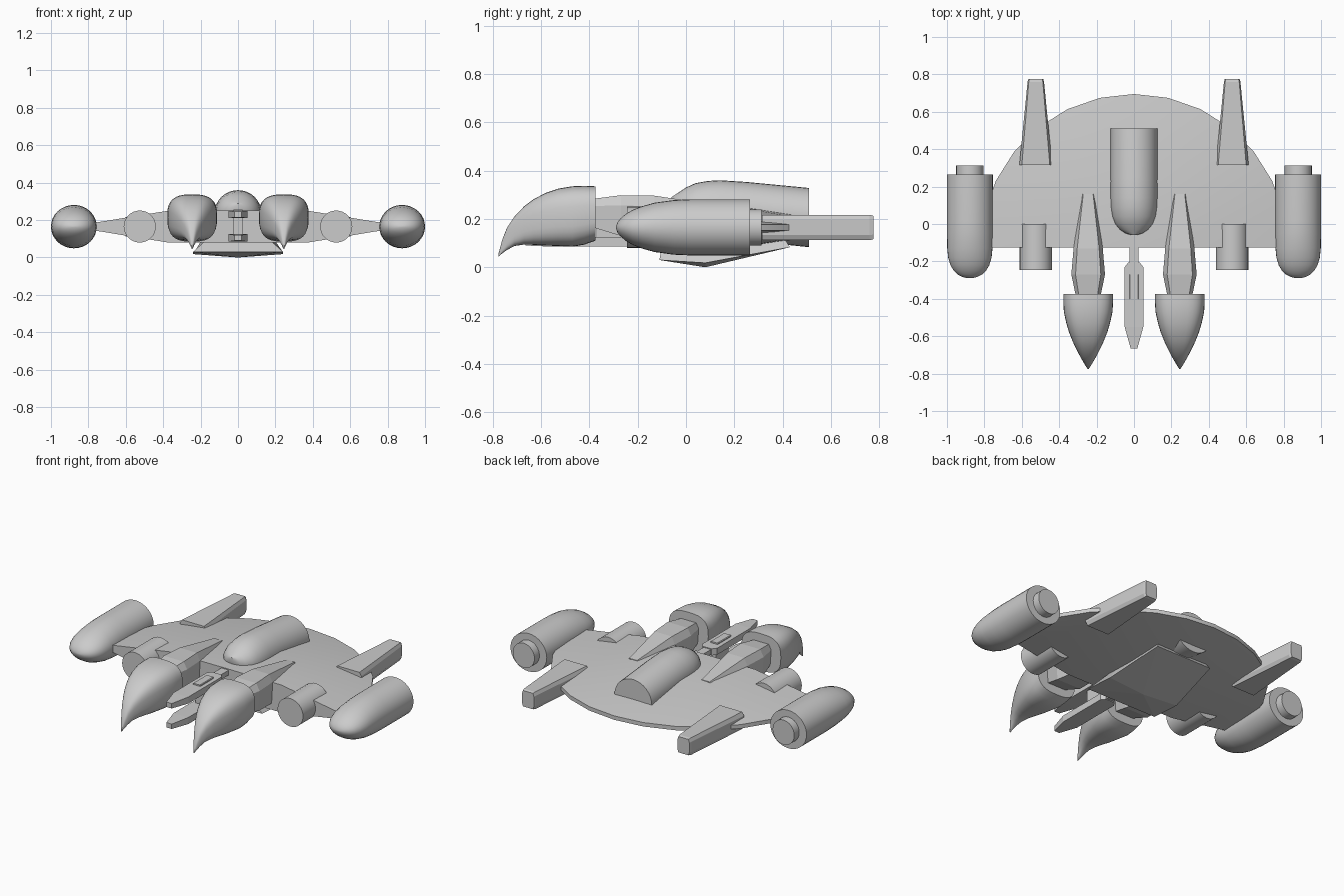
import bpy, bmesh, math

if "Cube" in bpy.data.objects:
    bpy.data.objects.remove(bpy.data.objects["Cube"])


def finish(name, bm, mirror=False, angle=35):
    bmesh.ops.recalc_face_normals(bm, faces=bm.faces[:])
    me = bpy.data.meshes.new(name)
    bm.to_mesh(me)
    bm.free()
    ob = bpy.data.objects.new(name, me)
    bpy.context.collection.objects.link(ob)
    if mirror:
        ob.modifiers.new("mirror", 'MIRROR').use_clip = False
    bpy.ops.object.select_all(action='DESELECT')
    ob.select_set(True)
    bpy.context.view_layer.objects.active = ob
    if angle:
        bpy.ops.object.shade_smooth_by_angle(angle=math.radians(angle))
    return ob


def oval(n, e=2.0):
    """Unit superellipse profile."""
    pts = []
    for i in range(n):
        c, s = math.cos(math.tau * i / n), math.sin(math.tau * i / n)
        pts.append((math.copysign(abs(c) ** (2 / e), c), math.copysign(abs(s) ** (2 / e), s)))
    return pts


def loft(name, prof, x, sections, mirror=False, angle=35):
    """Skin a unit profile along y; sections are (y, half width, z low, z high)."""
    bm = bmesh.new()
    rings = []
    for y, w, z0, z1 in sections:
        rings.append([bm.verts.new((x + u * w, y, (z0 + z1) / 2 + v * (z1 - z0) / 2)) for u, v in prof])
    n = len(prof)
    for a, b in zip(rings, rings[1:]):
        for i in range(n):
            j = (i + 1) % n
            bm.faces.new((a[i], a[j], b[j], b[i]))
    bm.faces.new(rings[0])
    bm.faces.new(rings[-1])
    return finish(name, bm, mirror, angle)


BOX = [(-1, -1), (1, -1), (1, 1), (-1, 1)]
ARM = [(-.9, -1), (.9, -1), (1, .5), (.75, 1), (-.75, 1), (-1, .5)]
FIN = [(-.85, -1), (.85, -1), (1, -.6), (1, .6), (.85, 1), (-.85, 1), (-1, .6), (-1, -.6)]
ZC = .165

# half-disc wing: lens profile spun through half a turn, front closed flat
bm = bmesh.new()
prof = [(0, .086), (.38, .084), (.82, .012), (.82, -.012), (.38, -.084), (0, -.086)]
vs = [bm.verts.new((r, -.125, ZC + h)) for r, h in prof]
es = [bm.edges.new(p) for p in zip(vs, vs[1:])]
bmesh.ops.spin(bm, geom=vs + es, cent=(0, -.125, 0), axis=(0, 0, 1), angle=math.pi, steps=14)
bmesh.ops.remove_doubles(bm, verts=bm.verts[:], dist=1e-4)
bmesh.ops.holes_fill(bm, edges=[e for e in bm.edges if e.is_boundary], sides=0)
finish("wing_disc", bm, angle=20)

# faceted belly plate
bm = bmesh.new()
low = [bm.verts.new(p) for p in [(-.24, -.11, .03), (.24, -.11, .03), (.24, .08, .018),
                                 (.19, .43, .083), (-.19, .43, .083), (-.24, .08, .018)]]
top = [bm.verts.new(p) for p in [(-.18, -.1, .085), (.18, -.1, .085), (.19, .08, .1),
                                 (.16, .4, .13), (-.16, .4, .13), (-.19, .08, .1)]]
tip = bm.verts.new((0, .08, 0))
for i in range(6):
    j = (i + 1) % 6
    bm.faces.new((low[i], low[j], top[j], top[i]))
    bm.faces.new((low[j], low[i], tip))
bm.faces.new(top)
finish("belly_plate", bm, angle=0)

# cockpit canopy
loft("canopy", oval(32), 0, [
    (-.06, .01, .26, .29), (-.05, .045, .22, .297), (-.03, .075, .19, .31), (0, .1, .16, .33),
    (.04, .116, .13, .348), (.09, .124, .11, .357), (.14, .126, .11, .36),
    (.25, .126, .11, .353), (.51, .126, .083, .328)])

# hooked claw pods
loft("claw_pod", oval(32, 2.9), .245, [
    (-.375, .133, .11, .335), (-.42, .133, .094, .337), (-.47, .13, .085, .335),
    (-.53, .117, .088, .325), (-.58, .102, .09, .308), (-.63, .082, .093, .282),
    (-.67, .063, .094, .252), (-.71, .042, .088, .21), (-.74, .025, .072, .165),
    (-.76, .013, .058, .115), (-.775, .003, .045, .06)], True)

# arms carrying the claws
loft("claw_arm", ARM, .245, [
    (-.385, .066, .165, .283), (-.27, .09, .13, .298), (-.13, .078, .12, .296),
    (.16, .035, .2, .252)], True, 0)

# twin central blades, stems and connecting strut
for tag, z in (("upper", .23), ("lower", .105)):
    loft(tag + "_blade", BOX, 0, [
        (-.665, .018, z - .015, z + .015), (-.55, .05, z - .02, z + .02),
        (-.23, .05, z - .02, z + .02), (-.205, .03, z - .02, z + .02)], angle=0)
    loft(tag + "_stem", BOX, 0, [(-.24, .025, z - .015, z + .015), (-.1, .025, z - .015, z + .015)], angle=0)
loft("blade_strut", BOX, 0, [(-.37, .028, .11, .225), (-.25, .028, .11, .225)], angle=0)
loft("blade_cap", FIN, 0, [(-.4, .025, .24, .258), (-.27, .025, .24, .258)], angle=0)

# short front cannons
loft("cannon", oval(32), .525, [(-.245, .086, .08, .251), (0, .086, .08, .251)], True)

# outer engine pods with rear nozzles
pod = [(-.29, .012, .004), (-.283, .04, .022), (-.27, .065, .038), (-.25, .086, .055), (-.22, .104, .073),
       (-.18, .116, .088), (-.13, .121, .102), (-.05, .1225, .113), (.02, .1225, .116), (.265, .1225, .116)]
loft("engine_pod", oval(32), .8775, [(y, w, ZC - h, ZC + h) for y, w, h in pod], True)
loft("engine_nozzle", oval(32), .8775, [(.25, .073, .09, .24), (.313, .073, .09, .24)], True)

# tapered rear fins
loft("rear_fin", FIN, .525, [(.315, .088, .112, .217), (.76, .044, .112, .217), (.775, .04, .116, .213)], True, 0)
